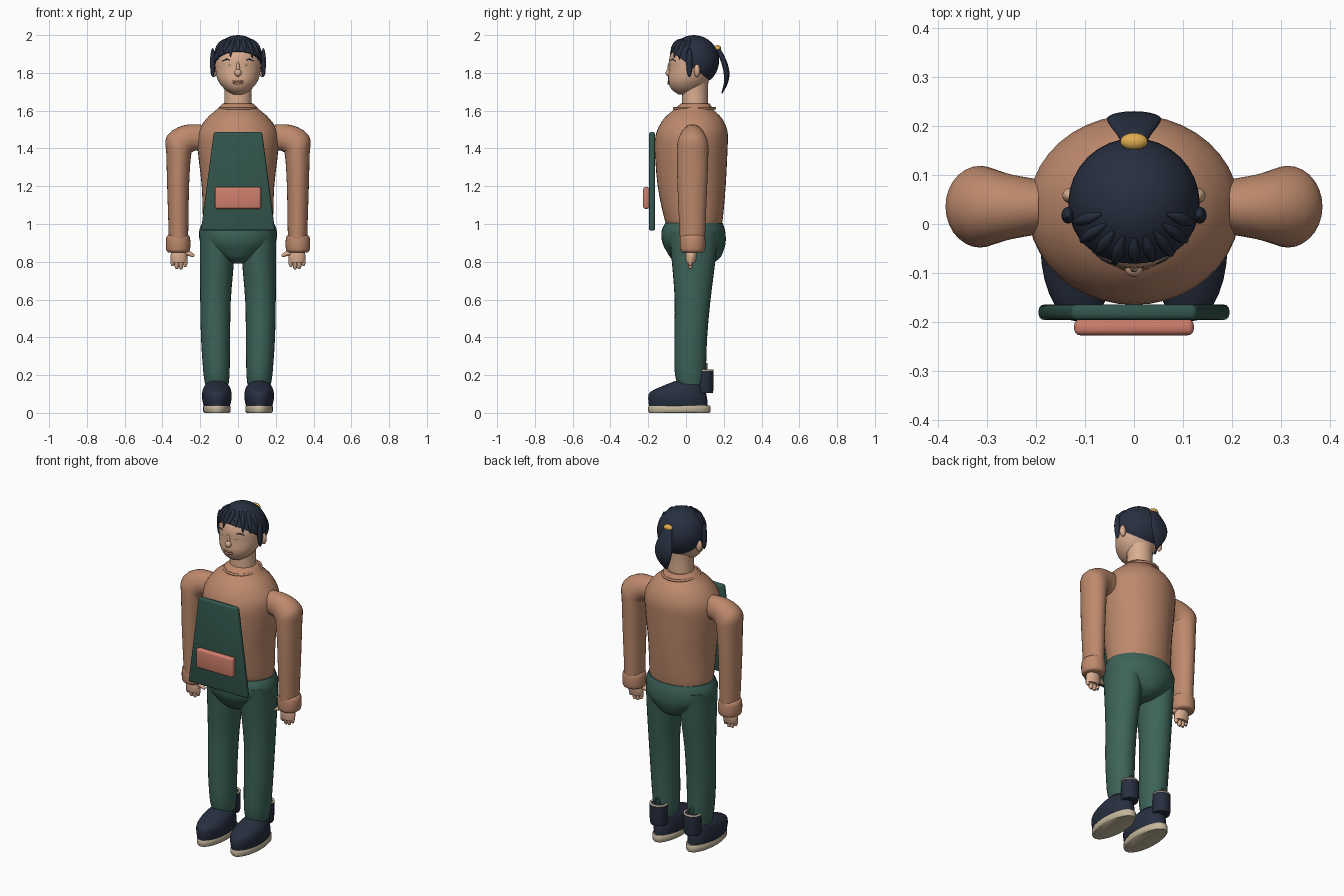
import bpy, bmesh, math
from mathutils import Vector

if "Cube" in bpy.data.objects:
    bpy.data.objects.remove(bpy.data.objects["Cube"])


def material(name, rgb):
    m = bpy.data.materials.new(name)
    m.diffuse_color = (*rgb, 1)
    m.use_nodes = True
    m.node_tree.nodes["Principled BSDF"].inputs["Base Color"].default_value = m.diffuse_color
    return m


SKIN = material("skin", (0.70, 0.42, 0.28))
LIP = material("lip", (0.50, 0.25, 0.17))
SWEATER = material("sweater brown", (0.51, 0.25, 0.15))
TROUSER = material("trouser green", (0.046, 0.125, 0.098))
APRON = material("apron green", (0.032, 0.092, 0.074))
NAVY = material("dark navy", (0.020, 0.028, 0.050))
CORAL = material("pocket coral", (0.62, 0.21, 0.15))
SOLE = material("sole beige", (0.55, 0.47, 0.33))
GOLD = material("tie gold", (0.74, 0.42, 0.08))


def finish(bm, name, mat, angle=50):
    bmesh.ops.recalc_face_normals(bm, faces=bm.faces[:])
    me = bpy.data.meshes.new(name)
    bm.to_mesh(me)
    bm.free()
    me.materials.append(mat)
    ob = bpy.data.objects.new(name, me)
    bpy.context.collection.objects.link(ob)
    bpy.ops.object.select_all(action='DESELECT')
    ob.select_set(True)
    bpy.context.view_layer.objects.active = ob
    bpy.ops.object.shade_smooth_by_angle(angle=math.radians(angle))
    return ob


def smooth_rows(rows, steps):
    """Catmull-Rom interpolation through rows of numbers."""
    out = []
    for i in range(len(rows) - 1):
        a, b, c, d = (rows[max(0, min(len(rows) - 1, i + k))] for k in (-1, 0, 1, 2))
        for s in range(steps):
            t = s / steps
            out.append([0.5 * (2 * q + (r - p) * t + (2 * p - 5 * q + 4 * r - u) * t * t
                               + (3 * q - p - 3 * r + u) * t ** 3)
                        for p, q, r, u in zip(a, b, c, d)])
    return out + [list(rows[-1])]


def loft(name, rows, mat, side=1, n=28, steps=3):
    """Rows: x, front y, back y, z, half width, tilt in degrees (optional)."""
    bm = bmesh.new()
    rings = []
    for x, y0, y1, z, rx, tilt in smooth_rows([(*r, 0)[:6] for r in rows], steps):
        t = math.radians(tilt)
        ring = []
        for k in range(n):
            a = math.tau * k / n
            u = rx * math.cos(a)
            ring.append(bm.verts.new((side * (x + u * math.cos(t)),
                                      (y0 + y1) / 2 + (y1 - y0) / 2 * math.sin(a),
                                      z + u * math.sin(t))))
        rings.append(ring)
    for p, q in zip(rings, rings[1:]):
        for k in range(n):
            bm.faces.new((p[k], p[(k + 1) % n], q[(k + 1) % n], q[k]))
    bm.faces.new(rings[0])
    bm.faces.new(rings[-1])
    return finish(bm, name, mat)


def ball(name, loc, radii, mat, cut=None):
    bm = bmesh.new()
    bmesh.ops.create_uvsphere(bm, u_segments=32, v_segments=20, radius=1)
    for v in bm.verts:
        v.co = Vector(loc) + Vector([c * r for c, r in zip(v.co, radii)])
    if cut:
        bmesh.ops.bisect_plane(bm, geom=bm.verts[:] + bm.edges[:] + bm.faces[:],
                               plane_co=cut[0], plane_no=cut[1], clear_inner=True)
        bmesh.ops.holes_fill(bm, edges=[e for e in bm.edges if e.is_boundary], sides=0)
    return finish(bm, name, mat)


def tube(name, pts, mat, cyclic=False):
    """Round tube through points x, y, z, radius."""
    cu = bpy.data.curves.new(name, 'CURVE')
    cu.dimensions = '3D'
    cu.bevel_depth, cu.bevel_resolution, cu.use_fill_caps = 1, 2, True
    sp = cu.splines.new('POLY')
    sp.points.add(len(pts) - 1)
    for p, (x, y, z, r) in zip(sp.points, pts):
        p.co, p.radius = (x, y, z, 1), r
    sp.use_cyclic_u = cyclic
    cu.materials.append(mat)
    ob = bpy.data.objects.new(name, cu)
    bpy.context.collection.objects.link(ob)
    bpy.ops.object.select_all(action='DESELECT')
    ob.select_set(True)
    bpy.context.view_layer.objects.active = ob
    bpy.ops.object.convert(target='MESH')
    bpy.ops.object.shade_smooth_by_angle(angle=math.radians(60))


def ring_tube(name, cx, cy, z, rx, ry, r, mat):
    tube(name, [(cx + rx * math.cos(math.tau * k / 32), cy + ry * math.sin(math.tau * k / 32), z, r)
                for k in range(32)], mat, True)


def panel(name, y0, y1, z0, z1, w0, w1, mat, bevel):
    bm = bmesh.new()
    bmesh.ops.create_cube(bm, size=1)
    for v in bm.verts:
        top = v.co.z > 0
        v.co = (math.copysign(w1 if top else w0, v.co.x), y1 if v.co.y > 0 else y0, z1 if top else z0)
    bmesh.ops.bevel(bm, geom=bm.edges[:], offset=bevel, segments=3, profile=0.5, affect='EDGES')
    finish(bm, name, mat, 35)


# Torso, neck and collar
loft("sweater_body", [(0, -.095, .185, .985, .18), (0, -.115, .195, 1.03, .186),
                      (0, -.15, .21, 1.2, .192), (0, -.165, .22, 1.4, .214),
                      (0, -.155, .22, 1.49, .21), (0, -.115, .19, 1.56, .165),
                      (0, -.07, .15, 1.6, .12), (0, -.028, .125, 1.638, .08)], SWEATER, n=40)
ring_tube("collar", 0, .045, 1.612, .098, .108, .007, SWEATER)
loft("neck", [(0, -.022, .118, 1.6, .074), (0, -.02, .116, 1.7, .072), (0, -.02, .12, 1.78, .078)], SKIN)

# Trousers: hips and legs
loft("hips", [(0, -.11, .195, 1.005, .19), (0, -.13, .208, .96, .206), (0, -.125, .21, .9, .198),
              (0, -.10, .195, .85, .15), (0, -.075, .175, .815, .095), (0, -.03, .13, .79, .045)], TROUSER, n=36)

for s, tag in ((-1, "left"), (1, "right")):
    loft(tag + "_leg", [(.112, -.09, .17, .96, .09), (.112, -.075, .155, .8, .09),
                        (.119, -.06, .13, .6, .081), (.119, -.062, .112, .4, .077),
                        (.114, -.06, .105, .22, .07), (.112, -.045, .095, .15, .062)], TROUSER, s)

    # Shoe with sole and heel collar
    loft(tag + "_sole", [(.112, -.195, .125, 0, .066), (.112, -.2, .13, .008, .073),
                         (.112, -.2, .13, .032, .073), (.112, -.195, .125, .04, .068)], SOLE, s, steps=1)
    loft(tag + "_shoe", [(.112, -.196, .115, .037, .07), (.112, -.2, .112, .075, .078),
                         (.112, -.19, .105, .11, .077), (.112, -.125, .1, .142, .066),
                         (.112, -.06, .09, .168, .04)], NAVY, s)
    loft(tag + "_heel_collar", [(.112, .05, .142, .105, .046), (.112, .05, .145, .12, .05),
                                (.112, .052, .145, .222, .05)], NAVY, s, steps=1)
    ring_tube(tag + "_collar_rim", s * .112, .098, .224, .046, .043, .006, SOLE)
    tube(tag + "_pull_loop", [(s * .112 + .014 * math.cos(a / 4), .11, .225 + .035 * math.sin(a / 4), .005)
                              for a in range(13)], TROUSER)

    # Sleeve bending over the shoulder, then cuff
    loft(tag + "_sleeve", [(.19, -.02, .09, 1.455, .072, 86), (.255, -.032, .102, 1.456, .073, 68),
                           (.308, -.046, .117, 1.425, .08, 33), (.314, -.048, .118, 1.37, .066, 5),
                           (.317, -.045, .112, 1.2, .058, 0), (.315, -.032, .1, .92, .051, 0)], SWEATER, s)
    loft(tag + "_cuff", [(.317, -.02, .09, .85, .052), (.317, -.03, .1, .86, .062),
                         (.317, -.033, .103, .895, .065), (.317, -.03, .1, .93, .062),
                         (.317, -.02, .09, .942, .052)], SWEATER, s)

    # Hand
    loft(tag + "_palm", [(.313, .0, .06, .87, .034), (.313, -.003, .058, .83, .045),
                         (.313, .0, .05, .795, .04)], SKIN, s)
    for k in range(4):
        x = s * (.28 + .022 * k)
        low = (.775, .762, .764, .78)[k]
        tube(f"{tag}_finger_{k + 1}", [(x, .025, .82, .0125), (x, .022, low + .012, .012),
                                       (x, .026, low, .007)], SKIN)
    tube(tag + "_thumb", [(s * .29, .025, .852, .016), (s * .255, .02, .842, .013),
                          (s * .232, .018, .83, .007)], SKIN)

    # Ear, side lock, brow and eye
    ball(tag + "_ear", (s * .128, .058, 1.812), (.018, .016, .034), SKIN)
    ball(tag + "_side_lock", (s * .134, .018, 1.855), (.014, .017, .076), NAVY)

    def face_y(x):
        return .032 - .12 * math.sqrt(1 - (x / .121) ** 2)
    tube(tag + "_brow", [(s * x, face_y(x) - .001, z, r) for x, z, r in
                         ((.045, 1.868, .002), (.062, 1.872, .004), (.084, 1.862, .002))], NAVY)
    tube(tag + "_eye", [(s * x, face_y(x) + .002, z, r) for x, z, r in
                        ((.024, 1.838, .002), (.042, 1.842, .006), (.062, 1.842, .002))], SOLE)

# Head and face
loft("head", [(0, -.04, .06, 1.686, .03), (0, -.078, .09, 1.715, .072), (0, -.094, .12, 1.76, .106),
              (0, -.09, .15, 1.82, .12), (0, -.088, .158, 1.88, .122), (0, -.062, .14, 1.935, .1),
              (0, -.0, .08, 1.98, .04)], SKIN, n=36)
ball("nose", (0, -.089, 1.8), (.019, .019, .02), SKIN)
ball("nose_bridge", (0, -.085, 1.825), (.01, .013, .035), SKIN)
for nm, z, r in (("upper_lip", 1.757, .006), ("lower_lip", 1.746, .007)):
    tube(nm, [(x, -.092 + 4 * x * x, z - .002 * (x == 0), r if x == 0 else r * .8 if abs(x) < .02 else .002)
              for x in (-.03, -.016, 0, .016, .03)], LIP)

# Hair cap, fringe strands, ponytail and tie
C, R = (0, .042, 1.865), (.134, .133, .135)
ball("hair_cap", C, R, NAVY, ((0, -.09, 1.922), (0, .75, 1)))
for k in range(9):
    a = math.radians(-72 + 18 * k)
    end = (12, 3, 14, 8, 22, 18, 6, 3, 12)[k]
    pts = []
    for j in range(7):
        e = math.radians(58 + (end - 58) * j / 6)
        f = .985
        pts.append((C[0] + f * R[0] * math.cos(e) * math.sin(a), C[1] - f * R[1] * math.cos(e) * math.cos(a),
                    C[2] + f * R[2] * math.sin(e), (.004, .009, .012, .012, .01, .007, .002)[j]))
    tube(f"fringe_{k + 1}", pts, NAVY)
loft("ponytail", [(0, .15, .175, 1.935, .024), (0, .168, .198, 1.9, .034), (0, .188, .22, 1.85, .05),
                  (0, .199, .23, 1.8, .055), (0, .2, .222, 1.745, .04), (0, .186, .192, 1.69, .008)], NAVY)
ball("hair_tie", (0, .168, 1.93), (.028, .018, .017), GOLD)

# Apron and pocket
panel("apron", -.196, -.164, .965, 1.487, .196, .128, APRON, .012)
panel("apron_pocket", -.227, -.194, 1.08, 1.196, .122, .122, CORAL, .012)
